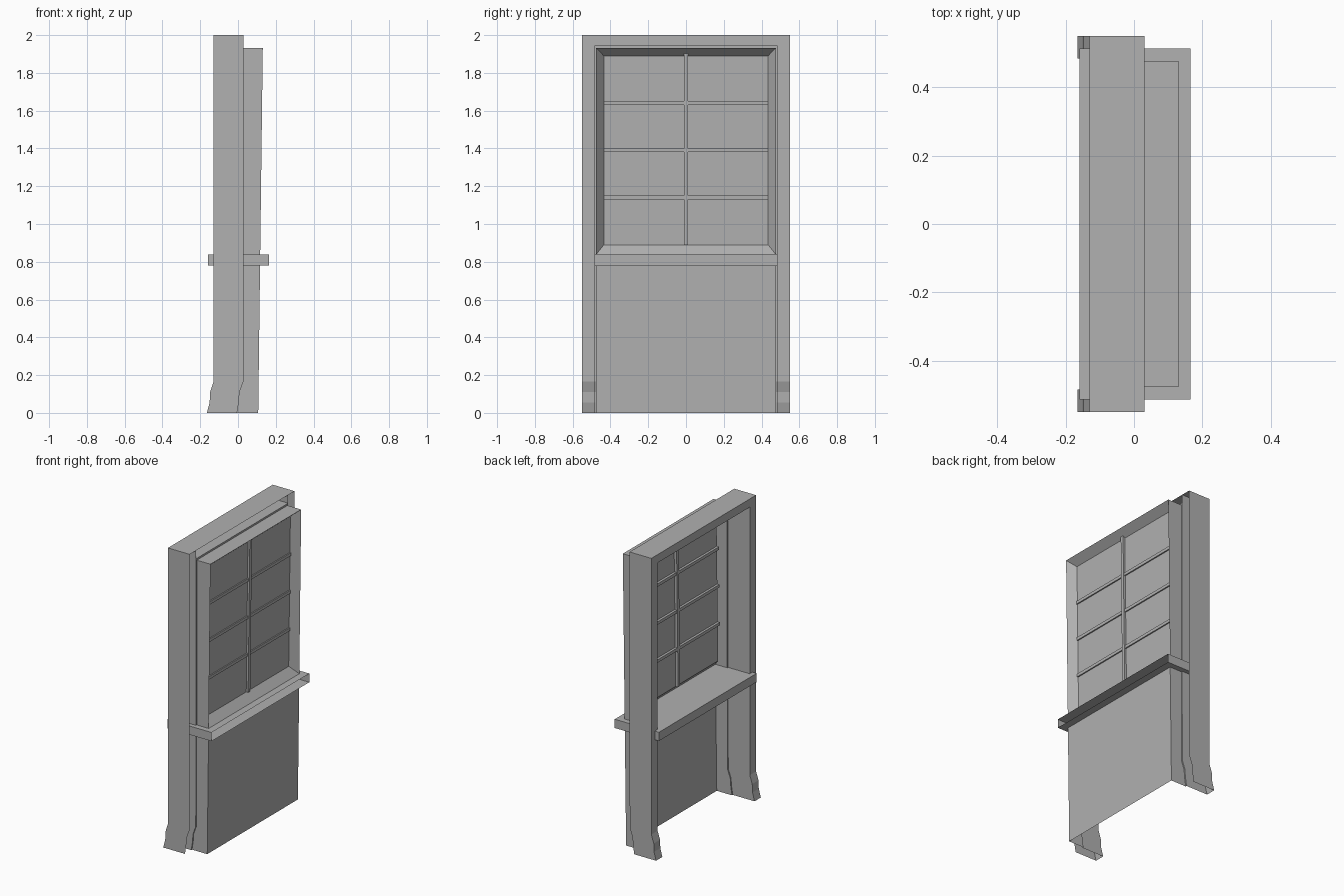
import bpy, bmesh

if "Cube" in bpy.data.objects:
    bpy.data.objects.remove(bpy.data.objects["Cube"])

GREY = bpy.data.materials.new("grey_paint")
GREY.diffuse_color = (0.44, 0.44, 0.44, 1)
GREY.use_nodes = True
GREY.node_tree.nodes["Principled BSDF"].inputs["Base Color"].default_value = GREY.diffuse_color

def make(name, bm):
    bmesh.ops.remove_doubles(bm, verts=bm.verts, dist=1e-5)
    me = bpy.data.meshes.new(name)
    bm.to_mesh(me)
    bm.free()
    me.materials.append(GREY)
    ob = bpy.data.objects.new(name, me)
    bpy.context.collection.objects.link(ob)
    return ob

def loft(name, sections):
    """Open sheet through a series of equally long point rows."""
    bm = bmesh.new()
    rows = [[bm.verts.new(p) for p in s] for s in sections]
    for a, b in zip(rows, rows[1:]):
        for i in range(len(a) - 1):
            bm.faces.new((a[i], a[i + 1], b[i + 1], b[i]))
    bmesh.ops.recalc_face_normals(bm, faces=bm.faces)
    return make(name, bm)

def prism(name, outline, y0, y1):
    """Solid with an (x, z) outline extruded along y."""
    bm = bmesh.new()
    f = bm.faces.new([bm.verts.new((x, y0, z)) for x, z in outline])
    ext = bmesh.ops.extrude_face_region(bm, geom=[f])['geom']
    bmesh.ops.translate(bm, vec=(0, y1 - y0, 0),
                        verts=[v for v in ext if isinstance(v, bmesh.types.BMVert)])
    bmesh.ops.recalc_face_normals(bm, faces=bm.faces)
    return make(name, bm)

def face_x(z):
    """Slightly leaning outer plane of the sash and lower panel."""
    return 0.107 + 0.0125 * z

def leaning_bar(name, y0, y1, z0, z1, front, back):
    """Bar set back from the leaning plane by front..back."""
    prism(name, [(face_x(z0) - back, z0), (face_x(z0) - front, z0),
                 (face_x(z1) - front, z1), (face_x(z1) - back, z1)], y0, y1)

OUT, INN, TOP, HEAD = 0.55, 0.484, 2.0, 1.945
SASH, OPEN = 0.476, 0.435

# Frame jambs: channels with flared feet: (front x, back x, z)
LEVELS = [(-0.165, -0.005, 0), (-0.15, 0.004, 0.055), (-0.148, 0.008, 0.11),
          (-0.13, 0.028, 0.165), (-0.13, 0.03, 0.78), (-0.13, 0.03, TOP)]
for s, side in ((-1, "left"), (1, "right")):
    loft(side + "_jamb", [[(b, s * OUT, z), (f, s * OUT, z),
                           (f, s * INN, z), (b, s * INN, z)] for f, b, z in LEVELS])

# Frame head and its cover
loft("head", [[(-0.13, y, TOP), (-0.13, y, HEAD), (0.03, y, HEAD)] for y in (-INN, INN)])
loft("head_cover", [[(-0.13, y, TOP), (0.03, y, TOP)] for y in (-OUT, OUT)])

# Window sill: box open toward the outside
sill = prism("sill", [(-0.16, 0.78), (0.165, 0.78), (0.165, 0.838), (-0.16, 0.838)], -0.513, 0.513)
bm = bmesh.new()
bm.from_mesh(sill.data)
bmesh.ops.delete(bm, geom=[f for f in bm.faces if f.calc_center_median().x > 0.16], context='FACES_ONLY')
bm.to_mesh(sill.data)
bm.free()

# Lower panel with side returns joined to the jambs
loft("lower_panel", [[(b, -INN, z), (b, -SASH, z), (face_x(z), -SASH, z),
                      (face_x(z), SASH, z), (b, SASH, z), (b, INN, z)]
                     for f, b, z in LEVELS[:5]])

# Sash: joint to the frame, side returns, then a bevel down to the glass
def ring(y, z0, z1, x=None, inset=0):
    corner = [(-y, z0), (-y, z1), (y, z1), (y, z0), (-y, z0)]
    return [(face_x(z) - inset if x is None else x, yy, z) for yy, z in corner]

loft("sash", [ring(INN, 0.838, HEAD, x=0.03), ring(SASH, 0.838, 1.933, x=0.03),
              ring(SASH, 0.838, 1.933), ring(OPEN, 0.89, 1.89, inset=0.05)])

# Glass sheet recessed in the sash
loft("glass", [[(face_x(z) - 0.05, -OPEN, z), (face_x(z) - 0.05, OPEN, z)] for z in (0.89, 1.89)])

# Glazing bars
leaning_bar("centre_bar", -0.011, 0.011, 0.89, 1.905, 0.036, 0.068)
for i in range(1, 4):
    z = 0.89 + 0.25 * i
    leaning_bar("cross_bar_%d" % i, -OPEN, OPEN, z - 0.01, z + 0.01, 0.042, 0.066)
